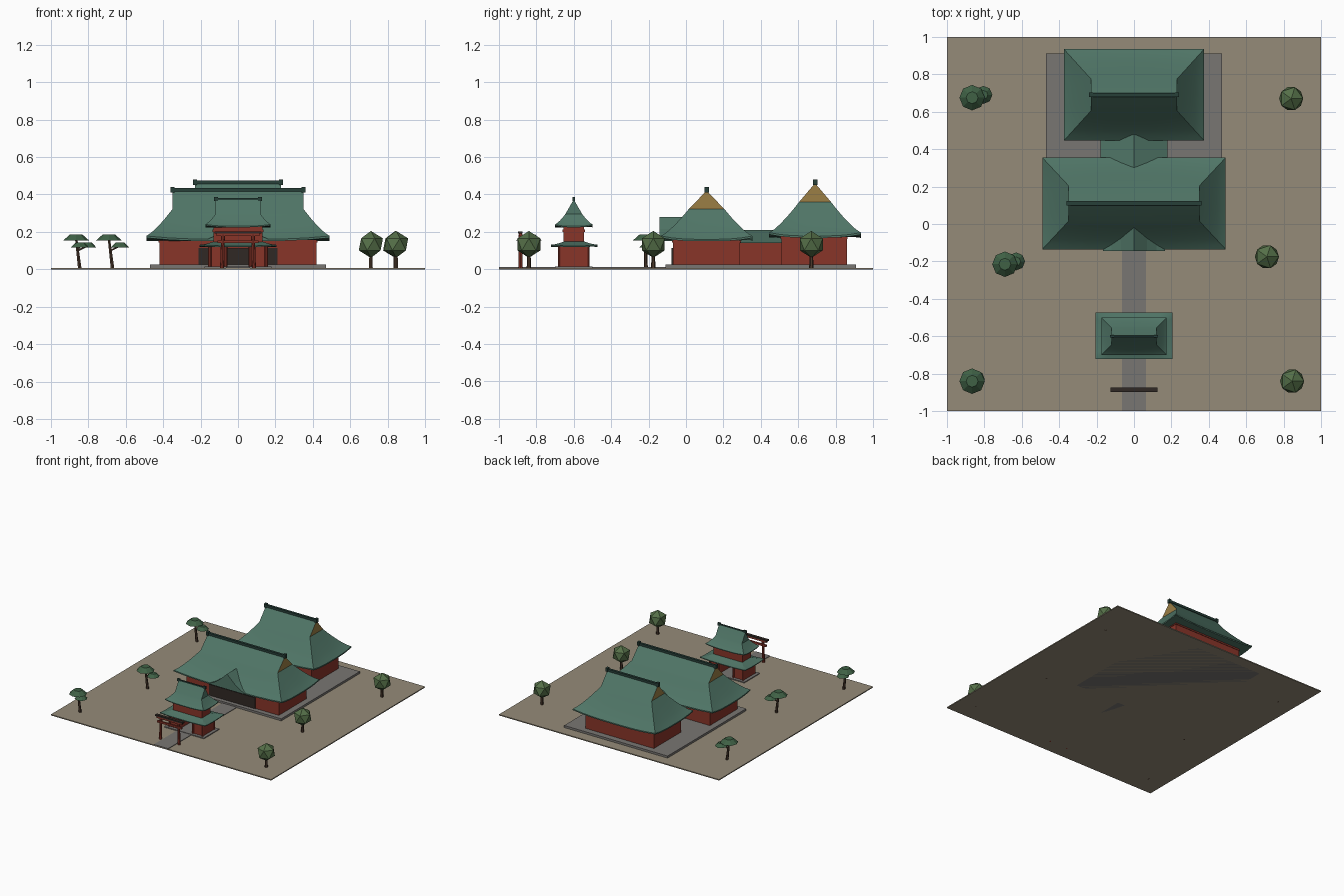
import bpy, bmesh, math
from mathutils import Vector

if "Cube" in bpy.data.objects:
    bpy.data.objects.remove(bpy.data.objects["Cube"])

def mat(name, c):
    m = bpy.data.materials.new(name)
    m.diffuse_color = (*c, 1)
    m.use_nodes = True
    m.node_tree.nodes["Principled BSDF"].inputs["Base Color"].default_value = m.diffuse_color
    return m

SAND = mat("sand", (0.30, 0.26, 0.19))
STONE = mat("stone", (0.19, 0.18, 0.17))
RED = mat("red_wood", (0.25, 0.035, 0.022))
GREEN = mat("green_roof", (0.08, 0.18, 0.135))
RIDGE = mat("dark_ridge", (0.02, 0.05, 0.04))
GOLD = mat("gold", (0.33, 0.21, 0.06))
DARK = mat("dark_wood", (0.03, 0.022, 0.018))
LEAF = mat("leaves", (0.09, 0.16, 0.065))
PINE = mat("pine_needles", (0.05, 0.12, 0.06))
BARK = mat("bark", (0.07, 0.04, 0.025))

def finish(name, bm, m, smooth=False):
    bmesh.ops.recalc_face_normals(bm, faces=bm.faces)
    me = bpy.data.meshes.new(name)
    bm.to_mesh(me)
    bm.free()
    ob = bpy.data.objects.new(name, me)
    bpy.context.collection.objects.link(ob)
    me.materials.append(m)
    if smooth:
        bpy.ops.object.select_all(action='DESELECT')
        bpy.context.view_layer.objects.active = ob
        ob.select_set(True)
        bpy.ops.object.shade_smooth_by_angle(angle=math.radians(25))
    return ob

def box(name, x0, x1, y0, y1, z0, z1, m):
    bm = bmesh.new()
    bmesh.ops.create_cube(bm, size=1)
    for v in bm.verts:
        v.co = ((x0 + x1) / 2 + v.co.x * (x1 - x0), (y0 + y1) / 2 + v.co.y * (y1 - y0),
                (z0 + z1) / 2 + v.co.z * (z1 - z0))
    return finish(name, bm, m)

def rod(name, a, b, r1, r2, n, m):
    a, b = Vector(a), Vector(b)
    bm = bmesh.new()
    bmesh.ops.create_cone(bm, cap_ends=True, segments=n, radius1=r1, radius2=r2, depth=(b - a).length)
    rot = Vector((0, 0, 1)).rotation_difference(b - a).to_matrix()
    for v in bm.verts:
        v.co = rot @ v.co + (a + b) / 2
    return finish(name, bm, m)

def prism(name, pts, y0, y1, m):
    """Extrude an x-z outline along y."""
    bm = bmesh.new()
    f = bm.faces.new([bm.verts.new((x, y0, z)) for x, z in pts])
    ext = bmesh.ops.extrude_face_region(bm, geom=[f])["geom"]
    bmesh.ops.translate(bm, verts=[v for v in ext if isinstance(v, bmesh.types.BMVert)], vec=(0, y1 - y0, 0))
    return finish(name, bm, m)

def roof(name, cy, hx, hy, gx, gy, ze, zg, zr=None, lift=0.018, power=1.15, thick=0.01, gable=GOLD):
    """Flared hip skirt with lifted corners, then a gabled top up to the ridge."""
    n, rows = 8, 6
    bm = bmesh.new()

    def ring(t, dz=0.0):
        ax, ay = hx + (gx - hx) * t, hy + (gy - hy) * t
        out = []
        corners = [(-1, -1), (1, -1), (1, 1), (-1, 1)]
        for k in range(4):
            (xa, ya), (xb, yb) = corners[k], corners[(k + 1) % 4]
            for i in range(n):
                s = i / n
                up = lift * abs(2 * s - 1) ** 3 * (1 - t) ** 2
                out.append(bm.verts.new(((xa + (xb - xa) * s) * ax, cy + (ya + (yb - ya) * s) * ay,
                                         ze + (zg - ze) * t ** power + up + dz)))
        return out

    rings = [ring(0, -thick)] + [ring(i / rows) for i in range(rows + 1)]
    for a, b in zip(rings, rings[1:]):
        for i in range(4 * n):
            j = (i + 1) % (4 * n)
            bm.faces.new((a[i], a[j], b[j], b[i]))
    bm.faces.new(rings[0])
    top = rings[-1]
    if zr is None:
        bm.faces.new(top)
    else:
        l, r = bm.verts.new((-gx, cy, zr)), bm.verts.new((gx, cy, zr))
        bm.faces.new(top[0:n + 1] + [r, l])
        bm.faces.new(top[2 * n:3 * n + 1] + [l, r])
        bm.faces.new(top[n:2 * n + 1] + [r])
        bm.faces.new(top[3 * n:] + [top[0], l])
    ob = finish(name, bm, GREEN, True)
    if zr is not None:
        ob.data.materials.append(gable)
        for p in ob.data.polygons:
            if abs(p.normal.x) > 0.99 and p.center.z > zg:
                p.material_index = 1

def ridge(name, cy, hx, z0, z1, w):
    box(name + "_ridge", -hx, hx, cy - w, cy + w, z0, z1, RIDGE)
    for s in (-1, 1):
        box(name + "_ridge_end", s * hx - .01, s * hx + .01, cy - w * 1.2, cy + w * 1.2, z0 - .005, z1 + .007, RIDGE)

# Grounds
box("ground", -1, 1, -1, 1, 0, .008, SAND)
box("path", -.065, .065, -1, -.11, 0, .012, STONE)
box("platform", -.47, .47, -.11, .91, 0, .025, STONE)

# Main hall
box("main_hall_walls", -.42, .42, -.07, .29, .02, .17, RED)
box("main_hall_beam", -.424, .424, -.074, .294, .142, .155, RED)
box("main_hall_doors", -.21, .21, -.077, -.06, .025, .115, DARK)
roof("main_hall_roof", .11, .49, .245, .35, .095, .16, .322, .42)
ridge("main_hall", .11, .35, .415, .434, .01)
prism("front_dormer", [(-.165, .16), (-.12, .18), (-.07, .215), (0, .28), (.07, .215), (.12, .18), (.165, .16)],
      -.143, .06, GREEN)

# Connecting corridor
box("corridor_walls", -.13, .13, .28, .52, .02, .15, RED)
prism("corridor_roof", [(-.18, .14), (0, .21), (.18, .14)], .27, .53, GREEN)

# Rear hall
box("rear_hall_walls", -.31, .31, .51, .86, .02, .19, RED)
box("rear_hall_beam", -.314, .314, .506, .864, .162, .175, RED)
roof("rear_hall_roof", .69, .375, .245, .23, .085, .178, .36, .46)
ridge("rear_hall", .69, .23, .455, .474, .01)

# Two-storey gate
box("gate_base", -.18, .18, -.70, -.50, 0, .015, STONE)
for s in (-1, 1):
    box("gate_side_wall", min(s * .06, s * .155), max(s * .06, s * .155), -.675, -.525, .012, .13, RED)
    for y in (-.675, -.525):
        for x in (.065, .15):
            rod("gate_post", (s * x, y, .01), (s * x, y, .125), .009, .009, 8, RED)
box("gate_lintel", -.155, .155, -.675, -.525, .112, .13, RED)
roof("gate_lower_roof", -.597, .205, .125, .13, .055, .125, .148, lift=.006, thick=.006)
box("gate_upper_walls", -.13, .13, -.655, -.545, .14, .24, RED)
box("gate_upper_beam", -.135, .135, -.66, -.54, .2, .212, RED)
roof("gate_upper_roof", -.60, .175, .1, .12, .045, .23, .295, .373, lift=.01, thick=.006, gable=GREEN)
ridge("gate", -.60, .118, .37, .38, .005)

# Entrance arch
for s in (-1, 1):
    rod("arch_post", (s * .085, -.885, 0), (s * .08, -.885, .185), .011, .01, 8, RED)
box("arch_tie_beam", -.11, .11, -.892, -.878, .14, .155, RED)
box("arch_top_beam", -.115, .115, -.894, -.876, .177, .19, RED)
box("arch_cap", -.125, .125, -.897, -.873, .19, .202, DARK)

# Round trees
for x, y in ((.84, .67), (.71, -.175), (.845, -.84)):
    rod("round_tree_trunk", (x, y, 0), (x, y, .09), .012, .009, 6, BARK)
    bm = bmesh.new()
    bmesh.ops.create_icosphere(bm, subdivisions=1, radius=.072)
    bmesh.ops.translate(bm, verts=bm.verts, vec=(x, y, .133))
    finish("round_tree_crown", bm, LEAF)

# Leaning pines with layered pads
for x, y, dx, dy in ((-.865, .675, .06, .015), (-.69, -.215, .06, .015), (-.865, -.84, .02, .01)):
    rod("pine_trunk", (x + .02, y, 0), (x, y, .165), .011, .007, 6, BARK)
    rod("pine_branch", (x + .008, y, .1), (x + dx, y + dy, .125), .005, .004, 5, BARK)
    rod("pine_upper_pad", (x, y, .155), (x, y, .187), .068, .032, 8, PINE)
    rod("pine_lower_pad", (x + dx, y + dy, .117), (x + dx, y + dy, .142), .048, .024, 8, PINE)
